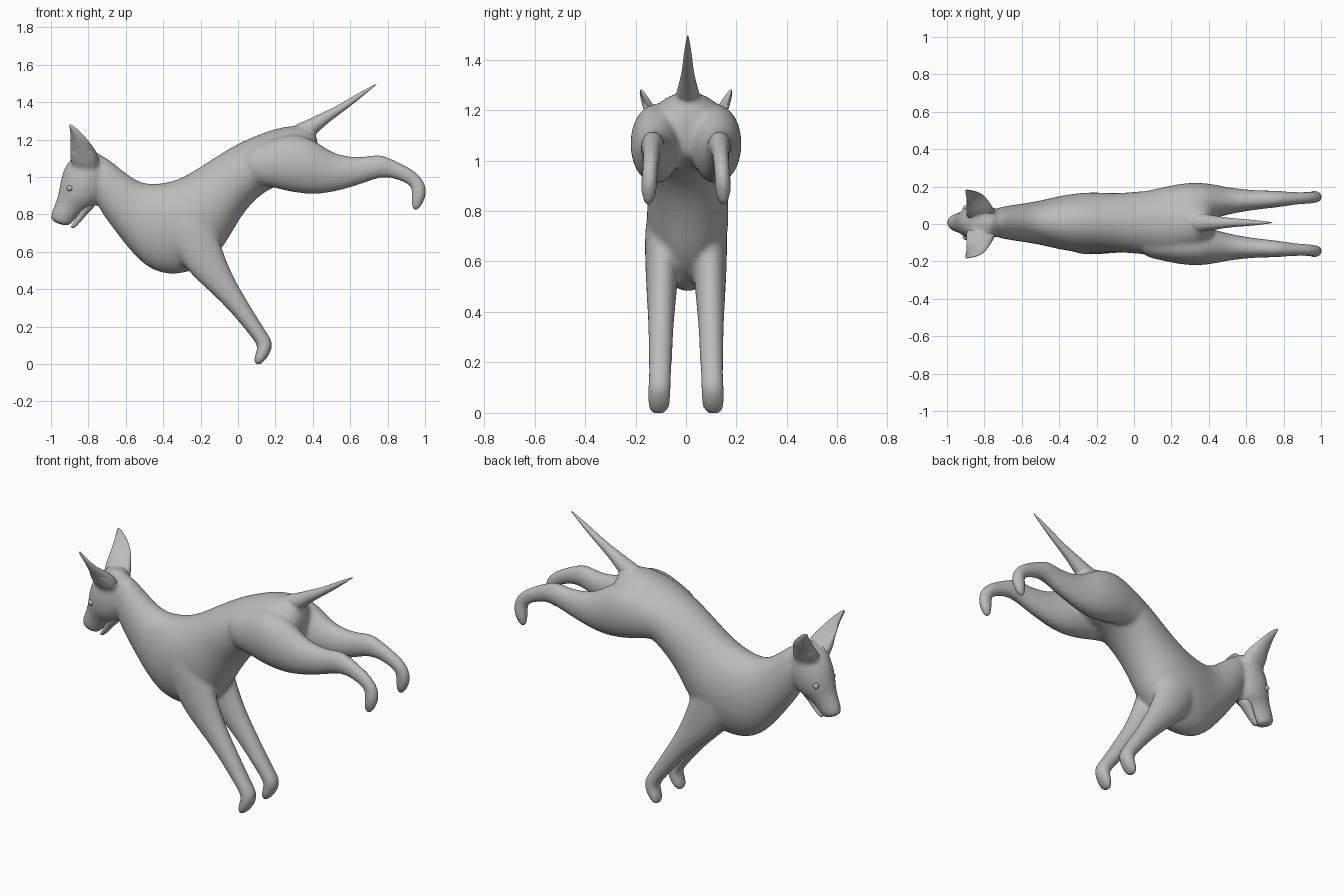
import bpy, bmesh, math
from mathutils import Vector

if "Cube" in bpy.data.objects:
    bpy.data.objects.remove(bpy.data.objects["Cube"], do_unlink=True)

coat = bpy.data.materials.new("grey coat")
coat.use_nodes = True
GREY = (0.5, 0.5, 0.5, 1)
coat.diffuse_color = GREY
coat.node_tree.nodes["Principled BSDF"].inputs["Base Color"].default_value = GREY
SIDES = 14


def loft(bm, sections, cup=0.0, flip=1):
    """Skin oval rings; each section is (edge point, opposite edge point, half thickness)."""
    secs = [(Vector(a), Vector(b), w) for a, b, w in sections]
    mids = [(a + b) / 2 for a, b, w in secs]
    rings = []
    for i, (a, b, w) in enumerate(secs):
        along = mids[min(i + 1, len(mids) - 1)] - mids[max(i - 1, 0)]
        side = (a - b).cross(along).normalized()
        ring = []
        for k in range(SIDES):
            t = 2 * math.pi * k / SIDES
            p = mids[i] + (a - b) / 2 * math.cos(t) + side * (w * math.sin(t) + cup * math.cos(t) ** 2)
            ring.append(bm.verts.new((p.x, p.y * flip, p.z)))
        rings.append(ring)
    faces = [bm.faces.new(rings[0]), bm.faces.new(rings[-1][::-1])]
    for r, s in zip(rings, rings[1:]):
        for k in range(SIDES):
            j = (k + 1) % SIDES
            faces.append(bm.faces.new((r[k], s[k], s[j], r[j])))
    bmesh.ops.recalc_face_normals(bm, faces=faces)


def limb(rows, ratio, base=0.0, y_start=0.007, y_end=0.007):
    """Side-on rows (x, z, x, z): thickness follows depth, y drifts evenly from start to end."""
    sections = []
    for i, (xa, za, xb, zb) in enumerate(rows):
        y = y_start + (y_end - y_start) * i / (len(rows) - 1)
        depth = math.hypot(xa - xb, za - zb)
        sections.append(((xa, y, za), (xb, y, zb), base + ratio * depth))
    return sections


def finish(bm, name, fuse=False):
    """Make a smooth object from the mesh, optionally melting its overlapping parts together."""
    mesh = bpy.data.meshes.new(name)
    bm.to_mesh(mesh)
    bm.free()
    mesh.materials.append(coat)
    for f in mesh.polygons:
        f.use_smooth = True
    ob = bpy.data.objects.new(name, mesh)
    bpy.context.collection.objects.link(ob)
    sub = ob.modifiers.new("round", 'SUBSURF')
    sub.levels = sub.render_levels = 2
    if fuse:
        rem = ob.modifiers.new("fuse", 'REMESH')
        rem.mode = 'VOXEL'
        rem.voxel_size = 0.011
        rem.use_smooth_shade = True
        sm = ob.modifiers.new("blend", 'SMOOTH')
        sm.factor, sm.iterations = 0.5, 14
    return ob


# Rump to nape: back line, belly line, and half widths
torso_lines = [
    (.44, 1.2, .42, 1.03), (.38, 1.28, .36, .98), (.25, 1.28, .2, .95), (.1, 1.23, .12, .9),
    (-.05, 1.16, .05, .83), (-.2, 1.06, -.02, .72), (-.32, .99, -.1, .57), (-.42, .97, -.26, .47),
    (-.5, .97, -.43, .47), (-.57, 1, -.55, .56), (-.7, 1.11, -.72, .79), (-.76, 1.14, -.76, .85)]
torso_widths = [.07, .14, .18, .18, .17, .16, .17, .16, .13, .11, .09, .07]
torso = [(a, b, w) for (a, b, _), w in zip(limb(torso_lines, 0), torso_widths)]

head = limb([
    (-.85, 1.13, -.75, 1.15), (-.92, 1.08, -.7, 1.08), (-.95, 1, -.69, .95), (-.96, .93, -.75, .84),
    (-.97, .88, -.82, .83), (-1.01, .79, -.89, .75), (-1, .76, -.9, .73)], .4)

front_leg = limb([
    (-.19, .88, -.4, .78), (-.12, .74, -.36, .62), (-.08, .61, -.27, .49), (-.03, .48, -.18, .41),
    (.05, .34, -.05, .29), (.16, .16, .08, .13), (.19, .12, .11, .09), (.18, .06, .08, .04),
    (.13, 0, .09, -.02)], .15, base=.034, y_start=.09, y_end=.11)

hind_leg = limb([
    (0, 1.13, .09, .95), (.12, 1.18, .16, .95), (.26, 1.24, .25, .92), (.39, 1.22, .38, .9),
    (.5, 1.13, .49, .91), (.6, 1.11, .6, .94), (.69, 1.11, .69, .97), (.76, 1.13, .77, 1),
    (.86, 1.08, .84, .99), (.96, 1.03, .91, .96), (1.01, .96, .93, .94), (1.01, .89, .92, .88),
    (.97, .82, .93, .81)], .31, base=.007, y_start=.11, y_end=.15)

tail = limb([
    (.27, 1.27, .33, 1.17), (.36, 1.3, .4, 1.21), (.44, 1.34, .47, 1.28), (.53, 1.38, .55, 1.34),
    (.61, 1.43, .63, 1.4), (.745, 1.503, .748, 1.5)], .5)

jaw = limb([(-.82, .89, -.75, .85), (-.85, .83, -.8, .81), (-.87, .77, -.84, .76),
            (-.9, .73, -.88, .72)], .5, base=.007)

# Ear sections run from the root inside the skull up to the tip
ear = [((-.9, .03, 1.05), (-.73, .05, 1.04), .05),
       ((-.9, .08, 1.12), (-.75, .09, 1.12), .04),
       ((-.9, .11, 1.17), (-.79, .15, 1.17), .02),
       ((-.9, .15, 1.23), (-.83, .18, 1.22), .01),
       ((-.91, .18, 1.28), (-.9, .19, 1.28), .003)]

# Trunk, head, legs and the roots of tail and ears fused into one smooth skin
bm = bmesh.new()
loft(bm, torso)
loft(bm, head)
loft(bm, tail[:4])
for side in (1, -1):
    loft(bm, front_leg, flip=side)
    loft(bm, hind_leg, flip=side)
    loft(bm, ear[:3], flip=side)
finish(bm, "body", fuse=True)

# Tapering tail
bm = bmesh.new()
loft(bm, tail)
finish(bm, "tail")

# Thin lower jaw, parted from the muzzle
bm = bmesh.new()
loft(bm, jaw)
finish(bm, "lower_jaw")

for side, label in ((1, "left"), (-1, "right")):
    # Cupped pointed ear
    bm = bmesh.new()
    loft(bm, ear, cup=-.012, flip=side)
    finish(bm, label + "_ear")
    # Small eye set into the cheek
    bpy.ops.mesh.primitive_uv_sphere_add(segments=16, ring_count=8, radius=.016,
                                         location=(-.9, .076 * side + .007, .94))
    eye = bpy.context.object
    eye.name = label + "_eye"
    eye.data.materials.append(coat)
    bpy.ops.object.shade_smooth()
